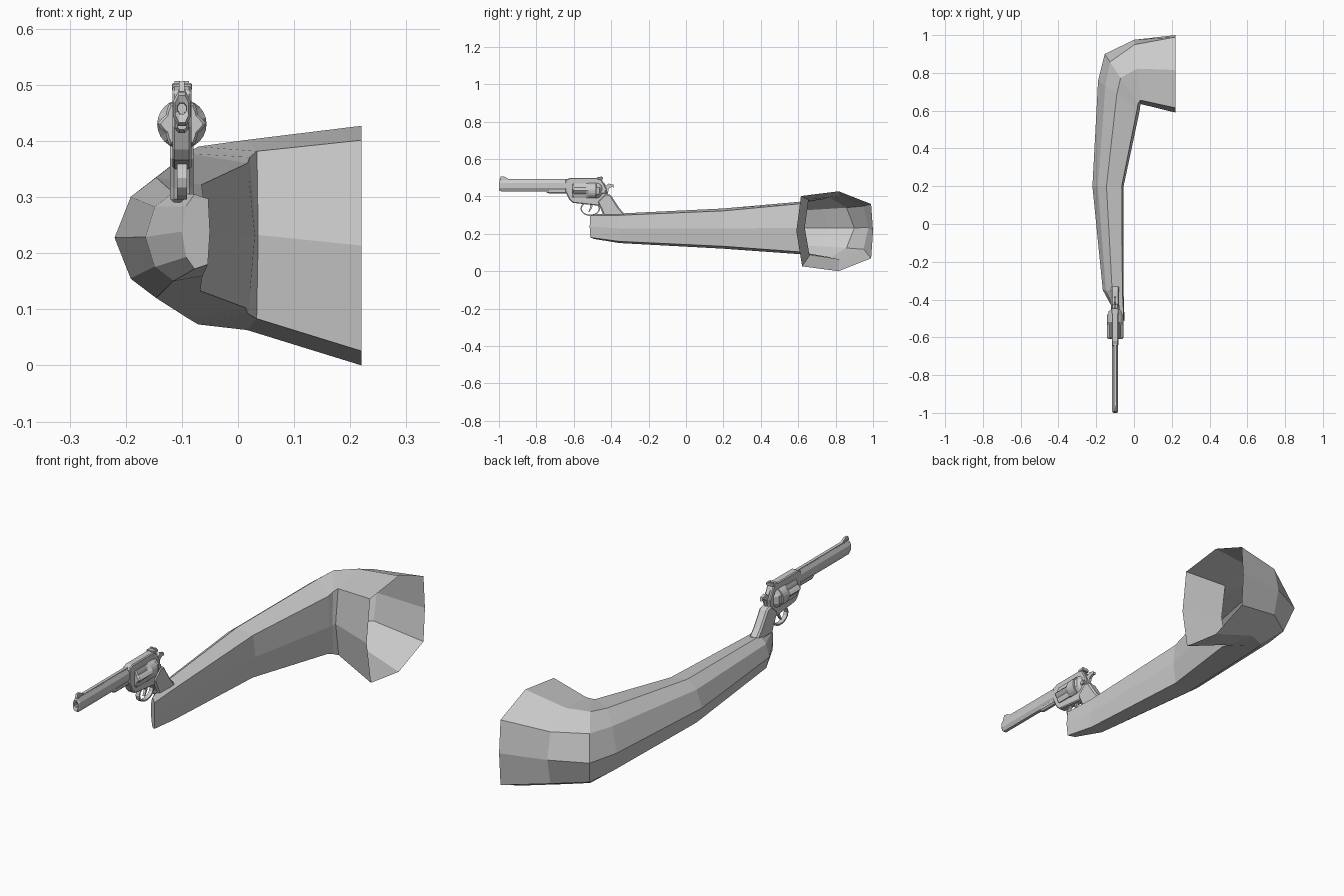
import bpy, bmesh
from math import sin, cos, pi
from mathutils import Vector

if "Cube" in bpy.data.objects:
    bpy.data.objects.remove(bpy.data.objects["Cube"])

GX = -0.1  # centre plane of the revolver


def loft(name, rings, start=True, end=True, wrap=False):
    """Skin a list of equal-length point rings."""
    bm = bmesh.new()
    vs = [[bm.verts.new(p) for p in r] for r in rings]
    n = len(vs[0])
    pairs = list(zip(vs, vs[1:])) + ([(vs[-1], vs[0])] if wrap else [])
    for a, b in pairs:
        for i in range(n):
            j = (i + 1) % n
            bm.faces.new((a[i], a[j], b[j], b[i]))
    if start and not wrap:
        bm.faces.new(vs[0][::-1])
    if end and not wrap:
        bm.faces.new(vs[-1])
    bmesh.ops.recalc_face_normals(bm, faces=bm.faces)
    me = bpy.data.meshes.new(name)
    bm.to_mesh(me)
    bm.free()
    ob = bpy.data.objects.new(name, me)
    bpy.context.collection.objects.link(ob)
    return ob


def plate(name, yz, half, bevel=0.0, x=GX):
    """Side profile in (y, z), extruded to both sides of x."""
    ob = loft(name, [[(x + s * half, y, z) for y, z in yz] for s in (-1, 1)])
    if bevel:
        m = ob.modifiers.new("bevel", "BEVEL")
        m.width, m.segments = bevel, 1
    return ob


def box(name, y0, y1, z0, z1, half, bevel=0.0, x=GX):
    return plate(name, [(y0, z0), (y1, z0), (y1, z1), (y0, z1)], half, bevel, x)


# ---- sleeve: each ring = outer xy, inner xy, z low, z high, corner squareness
def sleeve_ring(outer, inner, lo, hi, c):
    o, i = Vector(outer), Vector(inner)
    uv = [(-1, 0), (-c, .68), (-.1, 1), (.88, .88), (1, 0),
          (.85, -.88), (-.1, -1), (-c, -.68)]
    pts = []
    for u, v in uv:
        p = (o + i) / 2 + (i - o) / 2 * u
        pts.append((p.x, p.y, (lo + hi) / 2 + (hi - lo) / 2 * v))
    return pts


loft("sleeve", [sleeve_ring(*r) for r in [
    ((-.10, -.47), (-.05, -.515), .172, .305, .7),
    ((-.165, -.35), (-.055, -.36), .15, .308, .7),
    ((-.22, .20), (-.055, .20), .12, .335, .65),
    ((-.19, .76), (.03, .60), .085, .378, .65),
    ((-.155, .90), (.032, .62), .073, .39, .7),
    ((.0, .975), (.036, .635), .063, .402, .85),
    ((.22, 1.0), (.22, .59), .0, .427, .95)]], end=False)


# ---- barrel with bored muzzle
def oval(y, w, zc, h):
    k = .45
    return [(GX + a * w, y, zc + b * h) for a, b in
            [(1, k), (k, 1), (-k, 1), (-1, k), (-1, -k), (-k, -1), (k, -1), (1, -k)]]


loft("barrel", [oval(-.96, .007, .458, .009), oval(-.995, .008, .458, .010),
                oval(-1.0, .012, .457, .024), oval(-.99, .016, .457, .030),
                oval(-.62, .016, .457, .030)])
box("barrel_rib", -.985, -.63, .48, .492, .007)
plate("front_sight", [(-.998, .488), (-.94, .488), (-.972, .506), (-.99, .506)], .005)
loft("ejector_shroud", [oval(-.745, .008, .428, .008), oval(-.73, .012, .427, .013),
                        oval(-.61, .012, .427, .013)])


# ---- fluted cylinder
def drum(y, r, flute):
    pts = []
    for i in range(24):
        a = 2 * pi * i / 24
        rr = r - (flute, flute * .6, 0, flute * .6)[i % 4]
        pts.append((GX + rr * sin(a), y, .430 + rr * cos(a)))
    return pts


loft("cylinder", [drum(-.608, .038, .009), drum(-.602, .044, .011),
                  drum(-.535, .044, .011), drum(-.52, .044, 0), drum(-.48, .044, 0)])
loft("recoil_shield", [oval(-.478, .037, .43, .041), oval(-.462, .034, .43, .038),
                       oval(-.448, .018, .43, .032)])

# ---- frame, straps and sights
plate("frame", [(-.645, .425), (-.625, .385), (-.605, .365), (-.47, .350),
                (-.42, .385), (-.425, .44), (-.45, .488), (-.47, .498),
                (-.62, .498), (-.645, .488)], .017, .004)
box("rear_sight", -.475, -.445, .490, .503, .018, .002)
for s in (-1, 1):
    box("rear_sight_blade", -.458, -.448, .500, .507, .005, x=GX + s * .008)
box("cylinder_latch", -.458, -.43, .415, .432, .005, .002, x=GX + .019)

# ---- grip
plate("grip", [(-.475, .372), (-.43, .415), (-.402, .408), (-.388, .385),
               (-.355, .335), (-.325, .302), (-.345, .290), (-.44, .290),
               (-.448, .315)], .021, .007)

# ---- hammer and trigger
plate("hammer", [(-.45, .42), (-.42, .405), (-.413, .44), (-.395, .452),
                 (-.385, .446), (-.388, .462), (-.412, .468), (-.428, .458),
                 (-.44, .475), (-.45, .47)], .006)
plate("trigger", [(-.515, .365), (-.498, .365), (-.502, .338), (-.518, .315),
                  (-.522, .318), (-.512, .34)], .005)

# ---- trigger guard loop
guard = []
for i in range(14):
    a = 2 * pi * i / 14
    ring = []
    for dx, dr in ((-.009, 0), (.009, 0), (.009, .007), (-.009, .007)):
        ring.append((GX + dx, -.512 + (.046 + dr) * cos(a), .334 + (.032 + dr) * sin(a)))
    guard.append(ring)
loft("trigger_guard", guard, wrap=True)
